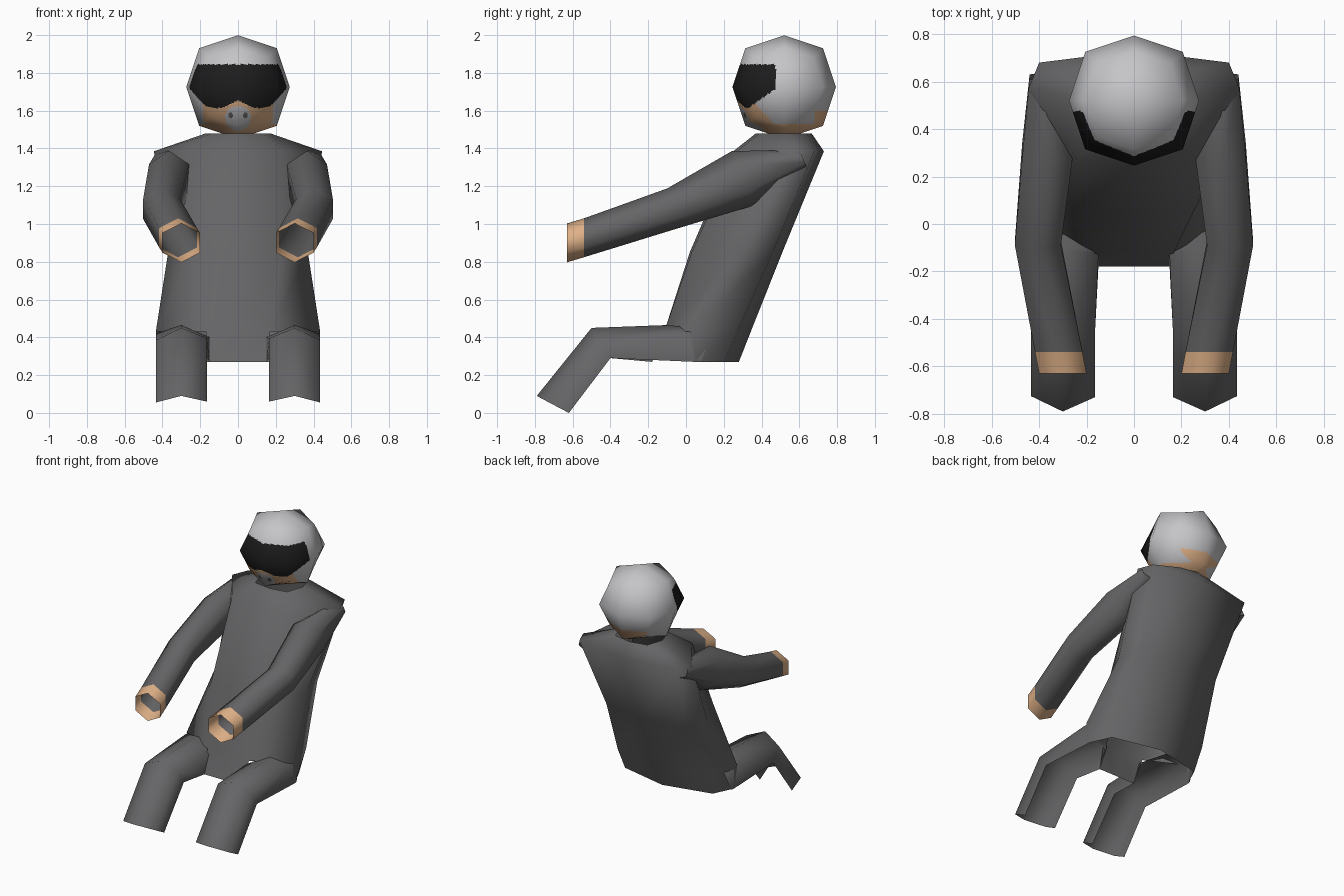
import bpy, bmesh, math
from mathutils import Vector

if "Cube" in bpy.data.objects:
    bpy.data.objects.remove(bpy.data.objects["Cube"])


def material(name, rgb):
    m = bpy.data.materials.new(name)
    m.diffuse_color = (*rgb, 1)
    m.use_nodes = True
    m.node_tree.nodes["Principled BSDF"].inputs["Base Color"].default_value = m.diffuse_color
    return m


SUIT = material("grey suit", (0.13, 0.13, 0.135))
SKIN = material("skin", (0.74, 0.44, 0.245))
SHELL = material("light grey helmet", (0.56, 0.56, 0.58))
DARK = material("black visor", (0.012, 0.012, 0.012))


def loft(rings, closed=True, skip=()):
    """Join rings of points with quads; skip holds (band, side) pairs to leave open."""
    bm = bmesh.new()
    vs = [[bm.verts.new(p) for p in r] for r in rings]
    n = len(rings[0])
    for i in range(len(rings) - 1):
        for j in range(n if closed else n - 1):
            if (i, j) not in skip:
                k = (j + 1) % n
                bm.faces.new((vs[i][j], vs[i][k], vs[i + 1][k], vs[i + 1][j]))
    bmesh.ops.remove_doubles(bm, verts=bm.verts, dist=0.0005)
    bmesh.ops.recalc_face_normals(bm, faces=bm.faces)
    return bm


def finish(bm, name, mats, rule=None, angle=75):
    """Turn a bmesh into a named object, coloured by a rule on face centres."""
    if rule:
        for f in bm.faces:
            f.material_index = rule(f.calc_center_median())
    me = bpy.data.meshes.new(name)
    bm.to_mesh(me)
    bm.free()
    for m in mats:
        me.materials.append(m)
    ob = bpy.data.objects.new(name, me)
    bpy.context.collection.objects.link(ob)
    bpy.ops.object.select_all(action='DESELECT')
    ob.select_set(True)
    bpy.context.view_layer.objects.active = ob
    if angle:
        bpy.ops.object.shade_smooth_by_angle(angle=math.radians(angle))
    return ob


# Torso: half sections from front centre to back centre, mirrored into rings
sections = [
    (0.27, [(0, -.18), (.15, -.18), (.43, .05), (.36, .20), (0, .28)]),
    (0.43, [(0, -.115), (.17, -.115), (.435, .02), (.37, .27), (0, .343)]),
    (0.85, [(0, .02), (.24, .03), (.37, .28), (.33, .46), (0, .51)]),
    (1.385, [(0, .25), (.24, .27), (.445, .57), (.40, .68), (0, .73)]),
    (1.48, [(0, .37), (.13, .39), (.17, .52), (.13, .64), (0, .665)]),
]
torso_rings = []
for z, half in sections:
    full = half + [(-x, y) for x, y in half[-2:0:-1]]
    torso_rings.append([(x, y, z) for x, y in full])
# Openings at the hips, where the legs join
finish(loft(torso_rings, skip=((0, 1), (0, 6))), "torso", [SUIT])

# Arms: six-sided tubes (x, y, z, x radius, z radius, lean), tucked into the shoulder corner
arm = [
    (.375, .62, 1.345, .065, .045, .02),
    (.365, .31, 1.245, .106, .142, .065),
    (.405, -.08, 1.08, .097, .108, .02),
    (.317, -.54, .927, .1, .103, 0),
    (.30, -.63, .90, .1, .103, 0),
]
# Legs: five-point sections open underneath, from inside the hip to knee and ankle
leg = [
    [(.15, -.18, .27), (.15, -.11, .40), (.27, .06, .45), (.40, .14, .43), (.425, .08, .27)],
    [(.15, -.18, .27), (.15, -.13, .40), (.30, -.10, .465), (.435, .0, .42), (.43, .05, .27)],
    [(.165, -.40, .29), (.165, -.47, .395), (.30, -.50, .45), (.435, -.47, .385), (.435, -.40, .29)],
    [(.165, -.63, .005), (.165, -.73, .06), (.30, -.79, .09), (.435, -.725, .055), (.435, -.62, 0)],
]
for side, s in (("right", 1), ("left", -1)):
    rings = []
    for x, y, z, rx, rz, lean in arm:
        ring = []
        for k in range(6):
            a = math.radians(90 + 60 * k)
            ring.append((s * (x + rx * math.cos(a) / .866), y - lean * math.sin(a), z + rz * math.sin(a)))
        rings.append(ring)
    finish(loft(rings), side + "_arm", [SUIT, SKIN], lambda c: int(c.y < -.54))
    finish(loft([[(s * x, y, z) for x, y, z in r] for r in leg], closed=False), side + "_leg", [SUIT])

# Head: a cube rounded once into 24 facets, cut finely so painted areas have clean edges
CENTRE = Vector((0, .52, 1.725))
bm = bmesh.new()
bmesh.ops.create_cube(bm, size=2)
bmesh.ops.subdivide_edges(bm, edges=bm.edges[:], cuts=1, use_grid_fill=True)
for v in bm.verts:
    outer = sum(abs(c) > .5 for c in v.co)
    v.co = v.co * .274 * {1: 1, 2: .75, 3: .565}[outer] + CENTRE
bmesh.ops.subdivide_edges(bm, edges=bm.edges[:], cuts=25, use_grid_fill=True)


def head_colour(c):
    x, y, z = abs(c.x), c.y, c.z
    # goggles with an arch over the nose
    low = max(1.615 + .7 * max(0, y - .33), 1.655 - .5 * x)
    if y < .475 and low < z < 1.845:
        return 2
    # breathing mask with two small holes
    if y < .42 and ((x / .07) ** 2 + ((z - 1.56) / .065) ** 2) < 1:
        return 3 if math.hypot(x - .04, z - 1.575) < .014 else 0
    # bare face, jaw and nape
    if z < 1.53 or (z < 1.67 and y < .40 + .9 * (1.6 - z)) or (z < 1.6 and y > .68):
        return 1
    return 0


head = finish(bm, "helmeted_head", [SHELL, SKIN, DARK, SUIT], head_colour, angle=None)
# Rounded shading over the faceted ball
for p in head.data.polygons:
    p.use_smooth = True
head.data.normals_split_custom_set_from_vertices([(v.co - CENTRE).normalized() for v in head.data.vertices])
